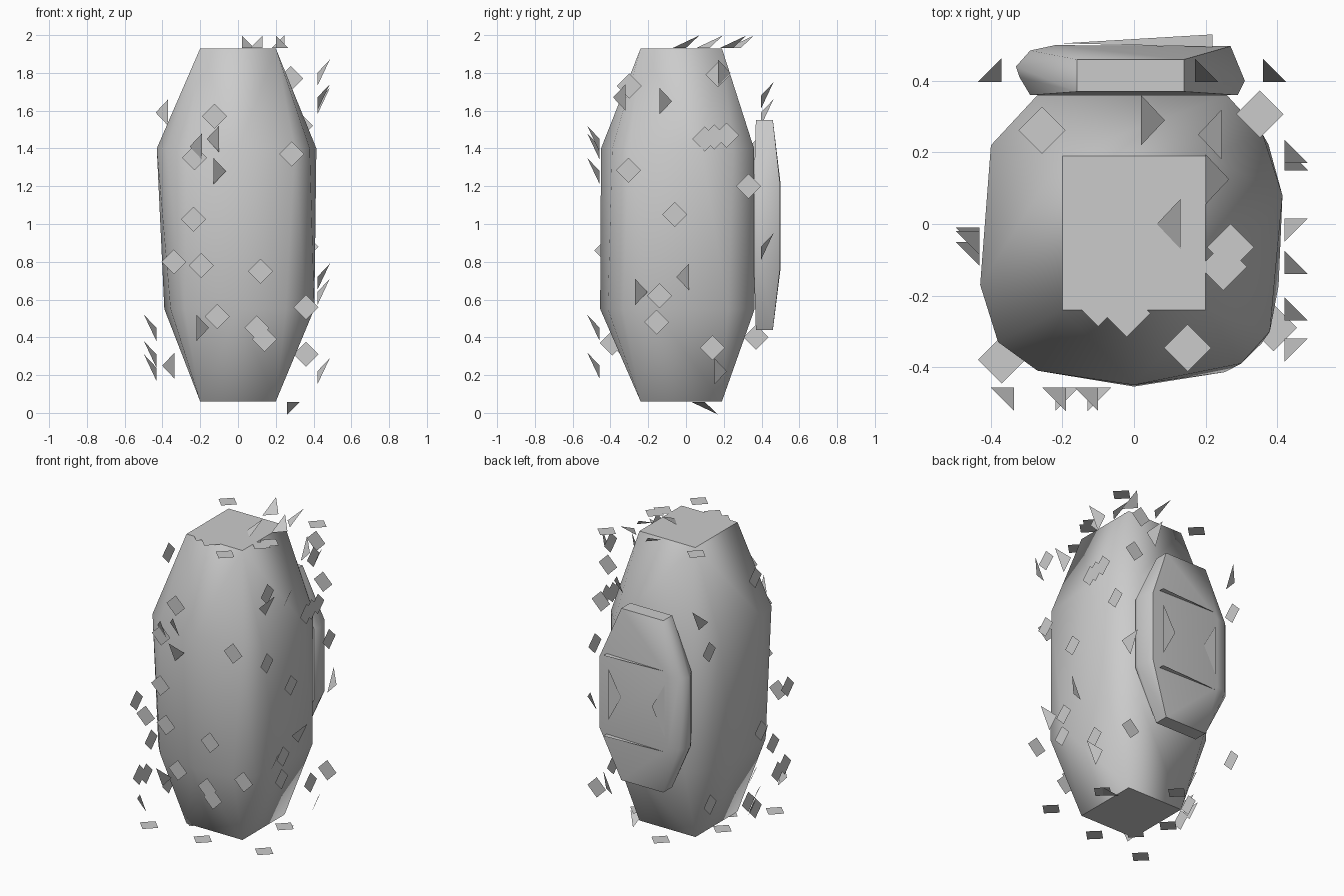
import bpy, bmesh, math

if "Cube" in bpy.data.objects:
    bpy.data.objects.remove(bpy.data.objects["Cube"])


def finish(name, bm, smooth=None):
    me = bpy.data.meshes.new(name)
    bm.to_mesh(me)
    bm.free()
    ob = bpy.data.objects.new(name, me)
    bpy.context.collection.objects.link(ob)
    if smooth:
        bpy.ops.object.select_all(action='DESELECT')
        ob.select_set(True)
        bpy.context.view_layer.objects.active = ob
        bpy.ops.object.shade_smooth_by_angle(angle=math.radians(smooth))
    return ob


def hull(name, rings):
    """Convex shell around horizontal rings given as (z, outline)."""
    bm = bmesh.new()
    for z, outline in rings:
        for x, y in outline:
            bm.verts.new((x, y, z))
    res = bmesh.ops.convex_hull(bm, input=bm.verts)
    loose = [v for v in bm.verts if not v.link_faces]
    bmesh.ops.delete(bm, geom=loose, context='VERTS')
    bmesh.ops.dissolve_limit(bm, angle_limit=0.02, verts=bm.verts, edges=bm.edges)
    bmesh.ops.recalc_face_normals(bm, faces=bm.faces)
    return finish(name, bm, 50)


# Barrel-like body: square ends, rounded middle
end = [(-0.2, -0.24), (0.2, -0.24), (0.2, 0.19), (-0.2, 0.19)]
upper = [(-0.40, 0.22), (-0.43, -0.17), (-0.38, -0.33), (-0.27, -0.41), (0, -0.45),
         (0.30, -0.39), (0.38, -0.30), (0.415, 0.08), (0.36, 0.25), (0.26, 0.36), (-0.27, 0.36)]
lower = [(-0.94 * x, y * 1.01) for x, y in upper]
hull("body", [(0.06, end), (0.55, lower), (1.40, upper), (1.93, end)])

# Back pack
pack_end = [(-0.16, 0.37), (0.14, 0.37), (0.14, 0.46), (-0.16, 0.46)]
pack_mid = [(-0.33, 0.44), (-0.29, 0.485), (-0.22, 0.50), (0.27, 0.497),
            (0.31, 0.40), (0.29, 0.36), (-0.29, 0.36), (-0.32, 0.41)]
hull("back_pack", [(0.44, pack_end), (0.76, pack_mid), (1.22, pack_mid), (1.55, pack_end)])

# Fins and darts on the pack
bm = bmesh.new()
for z in (0.73, 1.25):
    bm.faces.new([bm.verts.new(p) for p in
                  ((-0.2, 0.505, z), (0.22, 0.495, z), (0.22, 0.53, z))])
for s in (-1, 1):
    bm.faces.new([bm.verts.new(p) for p in
                  ((s * 0.2, 0.506, 0.83), (s * 0.2, 0.506, 1.16), (s * 0.11, 0.506, 1.0))])
finish("pack_darts", bm)

# Each side of the box: (u, v, outward) to world coordinates
front = lambda u, v, o: (u, -0.457 - o, v)
back = lambda u, v, o: (u, 0.397 + o, v)
right = lambda u, v, o: (0.42 + o, u, v)
left = lambda u, v, o: (-0.432 - o, u, v)
top = lambda u, v, o: (u, v, 1.932 + o)
bottom = lambda u, v, o: (u, v, 0.057 - o)

# Diamond flakes lying on the box sides
diamonds = {
    front: [(-.125, 1.57), (-.23, 1.35), (.285, 1.37), (-.235, 1.025), (-.34, .80), (-.195, .78),
            (.12, .75), (-.11, .51), (.36, .56), (.10, .45), (.14, .39)],
    back: [(.28, 1.77), (.33, 1.52), (.36, .31)],
    right: [(-.3, 1.73), (.17, 1.79), (.10, 1.45), (.15, 1.46), (.215, 1.47), (-.305, 1.285),
            (.33, 1.20), (-.06, 1.05), (-.14, .62), (-.155, .48), (.14, .345)],
    left: [(-.09, 1.69), (-.42, .86), (-.27, .55), (-.39, .37), (-.09, .2), (.37, .4),
           (-.15, .68), (-.32, .35), (-.02, .27), (.38, 1.39)],
    top: [(-.257, .262), (.352, .307), (.27, -.065), (.25, -.12), (-.02, -.25),
          (-.1, -.22), (.15, -.346)],
    bottom: [(-.37, -.38), (.39, -.29), (0, -.36), (-.17, -.19), (-.26, 0), (.29, .06), (-.05, .33)],
}
bm = bmesh.new()
r = 0.066
for side, spots in diamonds.items():
    for u, v in spots:
        bm.faces.new([bm.verts.new(side(u + a, v + b, 0))
                      for a, b in ((r, 0), (0, r), (-r, 0), (0, -r))])
finish("diamond_flakes", bm)

# Triangular flakes with one raised tip: (u, v, direction)
triangles = {
    front: [(-.19, 1.41, -1), (-.1, 1.45, -1), (-.13, 1.28, 1), (-.22, .45, 1), (-.335, .25, -1)],
    back: [(-.37, 1.59, -1), (.17, 1.68, 1), (.36, .88, 1)],
    right: [(-.32, 1.67, -1), (-.14, 1.65, 1), (.17, 1.8, 1), (-.27, .64, 1), (.015, .72, -1),
            (.15, .22, 1)],
    left: [(-.02, .45, -1), (-.05, .31, -1), (-.01, .24, -1)],
    top: [(.02, .29, 1), (.245, .25, -1), (.2, .125, 1), (.13, .0, -1)],
    bottom: [(.26, .1, 1)],
}
bm = bmesh.new()
for side, spots in triangles.items():
    for u, v, s in spots:
        pts = ((u, v + 0.07, 0.066), (u, v - 0.07, 0), (u + s * 0.066, v, 0))
        bm.faces.new([bm.verts.new(side(*p)) for p in pts])
finish("triangle_flakes", bm)
